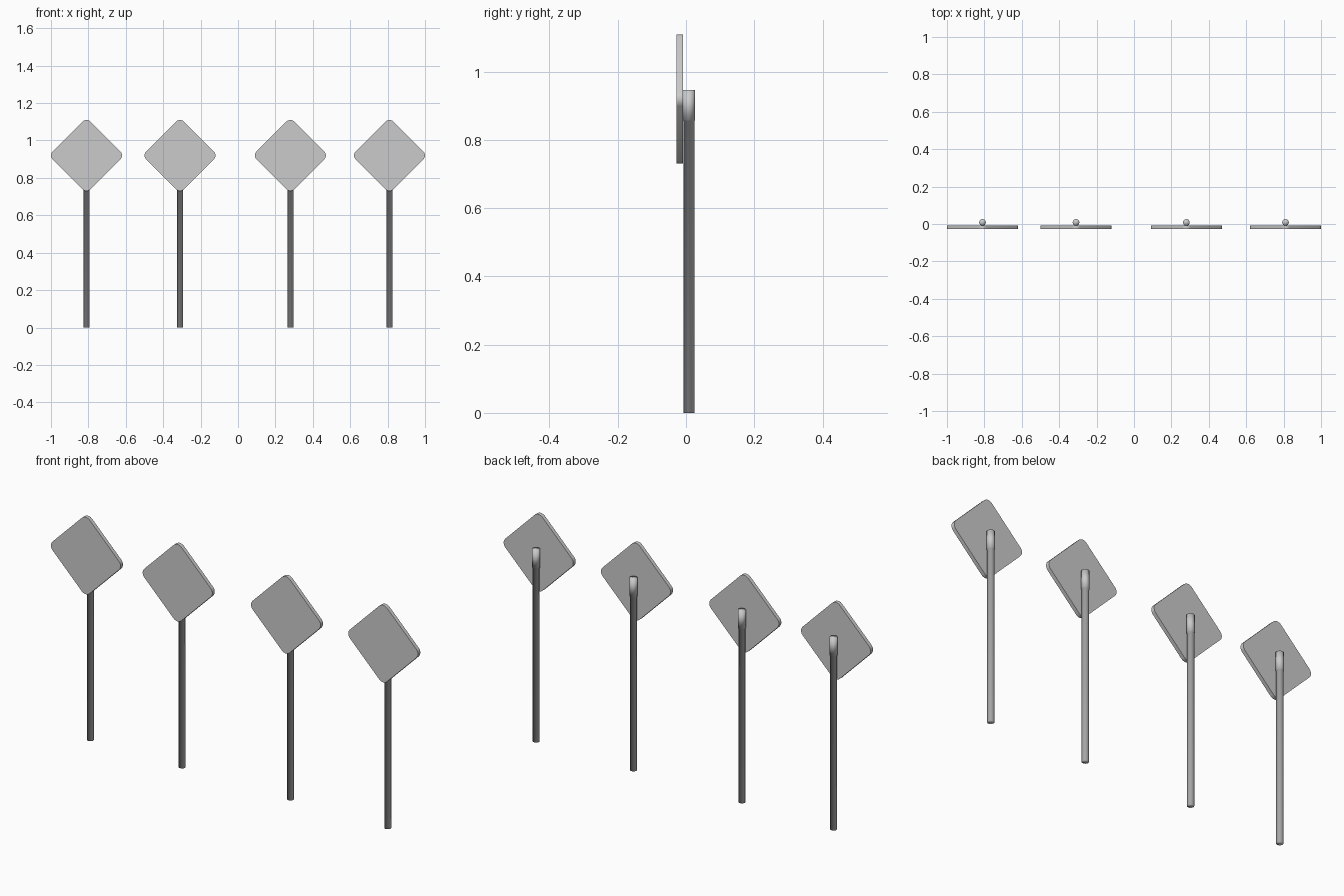
import bpy, bmesh, math
from mathutils import Matrix, Vector

if "Cube" in bpy.data.objects:
    bpy.data.objects.remove(bpy.data.objects["Cube"], do_unlink=True)

grey = bpy.data.materials.new("plain_grey")
grey.use_nodes = True
colour = (0.6, 0.6, 0.6, 1)
grey.diffuse_color = colour
grey.node_tree.nodes["Principled BSDF"].inputs["Base Color"].default_value = colour

SIDES = 16


def add_object(name, bm, location):
    bmesh.ops.recalc_face_normals(bm, faces=bm.faces[:])
    mesh = bpy.data.meshes.new(name)
    bm.to_mesh(mesh)
    bm.free()
    mesh.materials.append(grey)
    obj = bpy.data.objects.new(name, mesh)
    obj.location = location
    bpy.context.collection.objects.link(obj)
    return obj


def make_plate(name, x):
    # Square board with rounded corners, stood on one corner
    bm = bmesh.new()
    bmesh.ops.create_cube(bm, size=1)
    bmesh.ops.scale(bm, vec=(0.286, 0.019, 0.286), verts=bm.verts)
    across = [e for e in bm.edges
              if abs((e.verts[0].co - e.verts[1].co).normalized().y) > 0.9]
    bmesh.ops.bevel(bm, geom=across, offset=0.03, segments=5,
                    profile=0.5, affect='EDGES')
    bmesh.ops.rotate(bm, verts=bm.verts, cent=(0, 0, 0),
                     matrix=Matrix.Rotation(math.radians(45), 3, 'Y'))
    obj = add_object(name, bm, (x, -0.0185, 0.92))
    bpy.ops.object.select_all(action='DESELECT')
    obj.select_set(True)
    bpy.context.view_layer.objects.active = obj
    bpy.ops.object.shade_smooth_by_angle(angle=math.radians(40))


def make_post(name, x):
    # Slim round post with a slightly thicker sleeve at the top
    bm = bmesh.new()
    rings = []
    for radius, z in ((0.016, 0), (0.016, 0.857), (0.018, 0.857), (0.018, 0.946)):
        ring = []
        for i in range(SIDES):
            a = math.tau * i / SIDES
            ring.append(bm.verts.new(Vector((radius * math.cos(a), radius * math.sin(a), z))))
        rings.append(ring)
    for low, high in zip(rings, rings[1:]):
        for i in range(SIDES):
            j = (i + 1) % SIDES
            bm.faces.new((low[i], low[j], high[j], high[i]))
    bm.faces.new(rings[0])
    bm.faces.new(rings[-1])
    for f in bm.faces:
        f.smooth = True
    add_object(name, bm, (x, 0.0085, 0))


# Row of four signs
for i, x in enumerate((-0.81, -0.31, 0.28, 0.81), 1):
    make_plate(f"sign_plate_{i}", x)
    make_post(f"sign_post_{i}", x)
